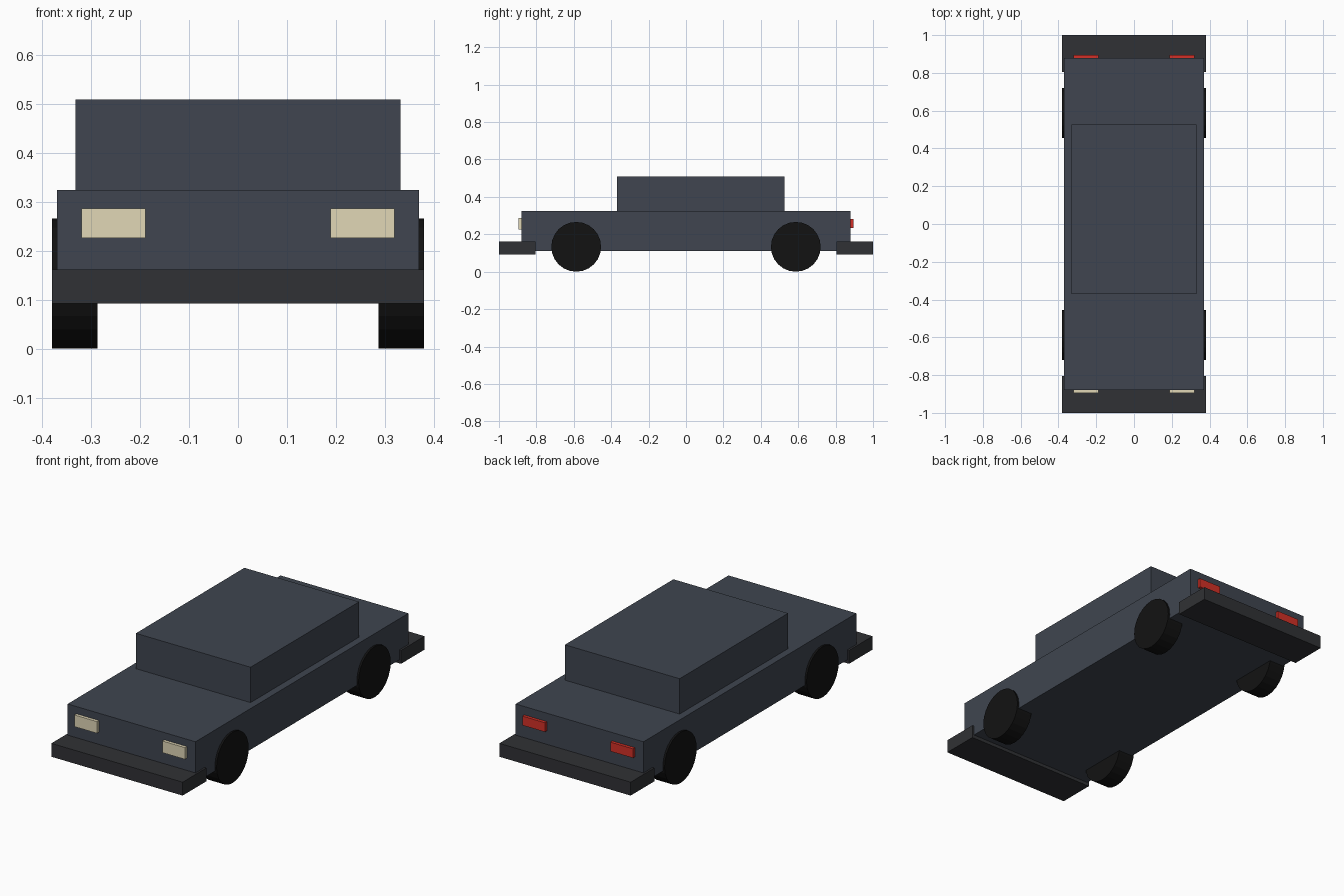
import bpy
import math

if "Cube" in bpy.data.objects:
    bpy.data.objects.remove(bpy.data.objects["Cube"])


def material(name, rgb):
    m = bpy.data.materials.new(name)
    m.diffuse_color = (*rgb, 1)
    m.use_nodes = True
    m.node_tree.nodes["Principled BSDF"].inputs["Base Color"].default_value = m.diffuse_color
    return m


paint = material("paint", (0.05, 0.06, 0.08))
trim = material("trim", (0.03, 0.031, 0.035))
rubber = material("rubber", (0.006, 0.006, 0.006))
cream = material("cream", (0.75, 0.68, 0.47))
red = material("red", (0.65, 0.03, 0.02))


def box(name, x, y, z, mat):
    """Box spanning the (min, max) ranges on each axis."""
    bpy.ops.mesh.primitive_cube_add(size=1)
    o = bpy.context.object
    o.name = name
    o.location = [(a + b) / 2 for a, b in (x, y, z)]
    o.scale = [b - a for a, b in (x, y, z)]
    bpy.ops.object.transform_apply(location=False, rotation=False, scale=True)
    o.data.materials.append(mat)
    return o


def wheel(name, x, y, radius=0.133, width=0.093):
    bpy.ops.mesh.primitive_cylinder_add(
        vertices=24, radius=radius, depth=width,
        location=(x, y, radius), rotation=(0, math.pi / 2, 0))
    o = bpy.context.object
    o.name = name
    o.data.materials.append(rubber)


# Lower body and cabin
box("body", (-0.37, 0.37), (-0.88, 0.88), (0.11, 0.325), paint)
box("cabin", (-0.332, 0.332), (-0.37, 0.527), (0.325, 0.51), paint)

# Bumpers wrap the lower corners of the body
box("front_bumper", (-0.38, 0.38), (-1.0, -0.805), (0.092, 0.162), trim)
box("rear_bumper", (-0.38, 0.38), (0.805, 1.0), (0.092, 0.162), trim)

# Wheels and lights on both sides
for side, s in (("left", -1), ("right", 1)):
    for end, y in (("front", -0.587), ("rear", 0.587)):
        wheel(f"{end}_{side}_wheel", s * 0.3335, y)
    lamp_x = sorted((s * 0.189, s * 0.32))
    box(f"{side}_headlight", lamp_x, (-0.896, -0.866), (0.226, 0.287), cream)
    box(f"{side}_taillight", lamp_x, (0.866, 0.896), (0.233, 0.281), red)
